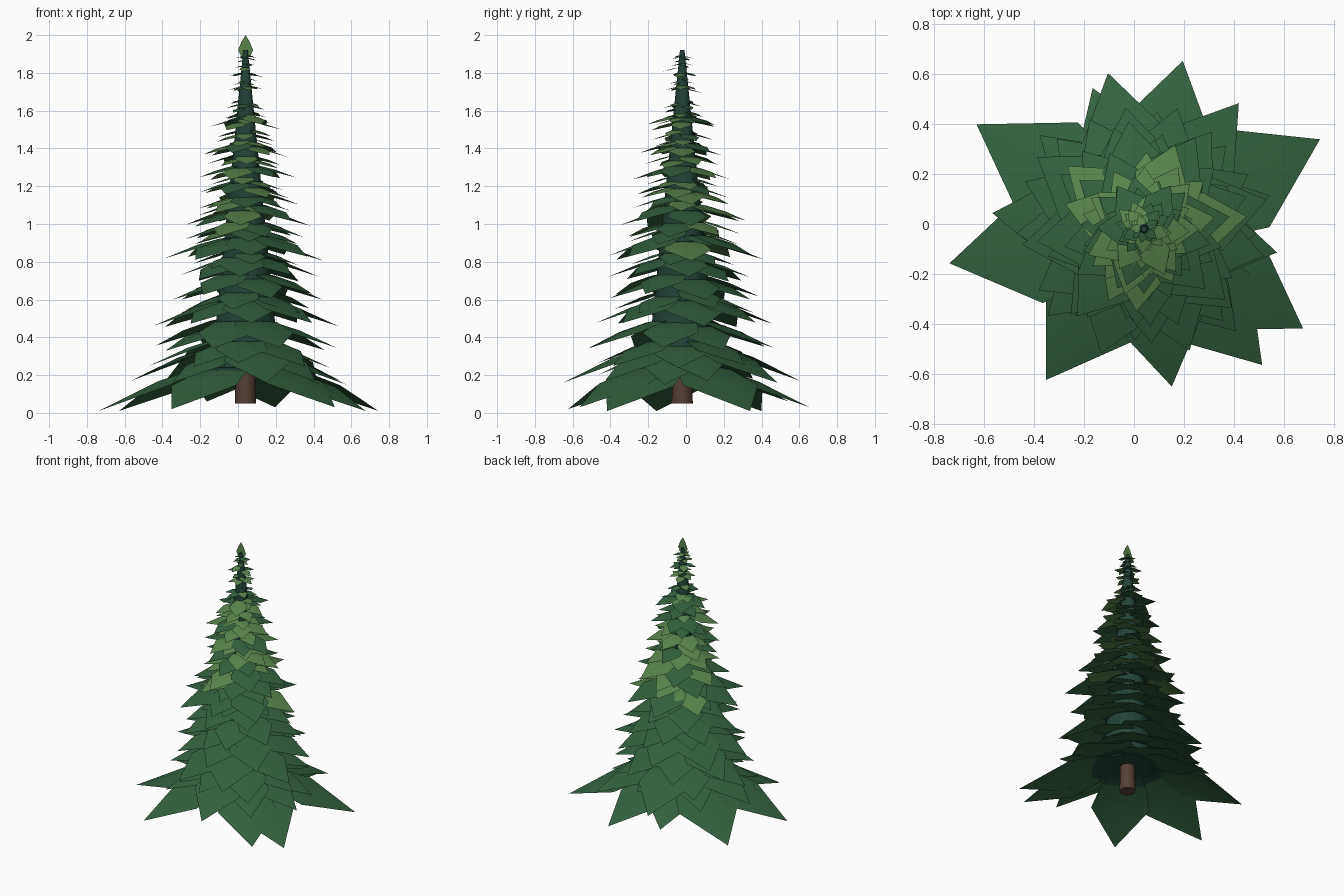
import bpy, bmesh, random
from math import sin, cos, radians

if "Cube" in bpy.data.objects:
    bpy.data.objects.remove(bpy.data.objects["Cube"])

random.seed(7)
CX, CY = 0.04, -0.02


def mat(name, rgb):
    m = bpy.data.materials.new(name)
    m.diffuse_color = (*rgb, 1)
    m.use_nodes = True
    m.node_tree.nodes["Principled BSDF"].inputs["Base Color"].default_value = m.diffuse_color
    return m


MID = mat("mid_green", (0.035, 0.12, 0.05))
LIGHT = mat("light_green", (0.1, 0.23, 0.075))
TEAL = mat("dark_green", (0.016, 0.055, 0.04))
BARK = mat("bark", (0.09, 0.05, 0.035))


def cone(name, r1, r2, z1, z2, sides, m):
    bpy.ops.mesh.primitive_cone_add(vertices=sides, radius1=r1, radius2=r2, depth=z2 - z1,
                                    location=(CX, CY, (z1 + z2) / 2))
    ob = bpy.context.object
    ob.name = name
    ob.data.materials.append(m)
    bpy.ops.object.shade_smooth_by_angle(angle=radians(50))


def leaf(bm, ang, r, z_tip, drop, w, tone):
    """Flat drooping frond: dark root, shoulder, widest point, tip."""
    a = radians(ang)

    def pt(d, s, z):
        return bm.verts.new((CX + d * cos(a) - s * sin(a), CY + d * sin(a) + s * cos(a), z))
    rows = []
    for t, k, fold in ((0.05, 0.35, 0), (0.33, 0.75, 0.01), (0.6, 1.0, 0.025)):
        z = z_tip + drop * (1 - t ** 1.7)
        rows.append([pt(r * (t - 0.03), -w * k, z - fold * r), pt(r * t, 0, z),
                     pt(r * (t - 0.03), w * k, z - fold * r)])
    tip = pt(r, 0, z_tip)
    for n, (p, q) in enumerate(zip(rows, rows[1:])):
        for i in (0, 1):
            f = bm.faces.new((p[i], q[i], q[i + 1], p[i + 1]))
            f.material_index = tone if n else 2
    for i in (0, 1):
        bm.faces.new((rows[-1][i], tip, rows[-1][i + 1])).material_index = tone


def finish(bm, name):
    me = bpy.data.meshes.new(name)
    bm.to_mesh(me)
    bm.free()
    for m in (MID, LIGHT, TEAL):
        me.materials.append(m)
    me.shade_smooth()
    bpy.context.collection.objects.link(bpy.data.objects.new(name, me))


# trunk and dark inner foliage core
cone("trunk", 0.056, 0.05, 0.05, 0.35, 12, BARK)
cone("foliage_core", 0.185, 0.012, 0.24, 1.92, 14, TEAL)

# two lowest tiers: (angle, reach, tip height)
low = [[(27, .79, .01), (77, .69, .03), (148, .79, .01), (190, .79, .01), (237, .72, .02),
        (311, .72, .03), (328, .75, .01), (110, .6, .06), (275, .45, .2)],
       [(280, .64, .16), (53, .63, .16), (103, .64, .17), (174, .61, .17), (350, .54, .15),
        (222, .52, .16), (312, .55, .17), (138, .56, .18), (15, .52, .17)]]
for n, tier in enumerate(low):
    bm = bmesh.new()
    for ang, r, z in tier:
        leaf(bm, ang, r, z, r * 0.34, r * 0.28, 0)
    finish(bm, f"branch_tier_{n + 1}")

# upper tiers: (tip height, reach, leaf count)
tiers = [(.25, .5, 8), (.34, .53, 8), (.46, .5, 8), (.54, .38, 6), (.61, .45, 8), (.71, .39, 8),
         (.77, .3, 6), (.82, .43, 8), (.89, .3, 6), (.93, .32, 7), (1.0, .35, 7), (1.05, .25, 6),
         (1.09, .28, 7), (1.15, .26, 7), (1.19, .2, 6), (1.24, .27, 7), (1.31, .2, 7),
         (1.37, .24, 7), (1.41, .15, 6), (1.45, .17, 6), (1.51, .2, 6), (1.54, .14, 6),
         (1.57, .125, 6), (1.62, .11, 6), (1.70, .1, 6), (1.75, .07, 5), (1.79, .1, 5),
         (1.84, .06, 5), (1.88, .065, 5)]
for n, (z, r, count) in enumerate(tiers):
    bm = bmesh.new()
    for i in range(count):
        ang = n * 27 + i * 360 / count + random.uniform(-7, 7)
        rr = r * random.uniform(0.88, 1.03)
        light = random.random() < (0.65 if z > 0.9 else 0.25 if z > 0.8 else 0)
        leaf(bm, ang, rr, z + random.uniform(-.015, .02), rr * (0.34 - 0.07 * z), rr * 0.31,
             int(light))
    finish(bm, f"branch_tier_{n + 3}")

# flat upright leaf at the very top
bm = bmesh.new()
f = bm.faces.new([bm.verts.new((CX + x, CY, z)) for x, z in
                  ((-.022, 1.885), (.022, 1.885), (.04, 1.92), (.022, 1.965), (0, 2.0),
                   (-.022, 1.965), (-.04, 1.92))])
f.material_index = 1
finish(bm, "top_leaf")
